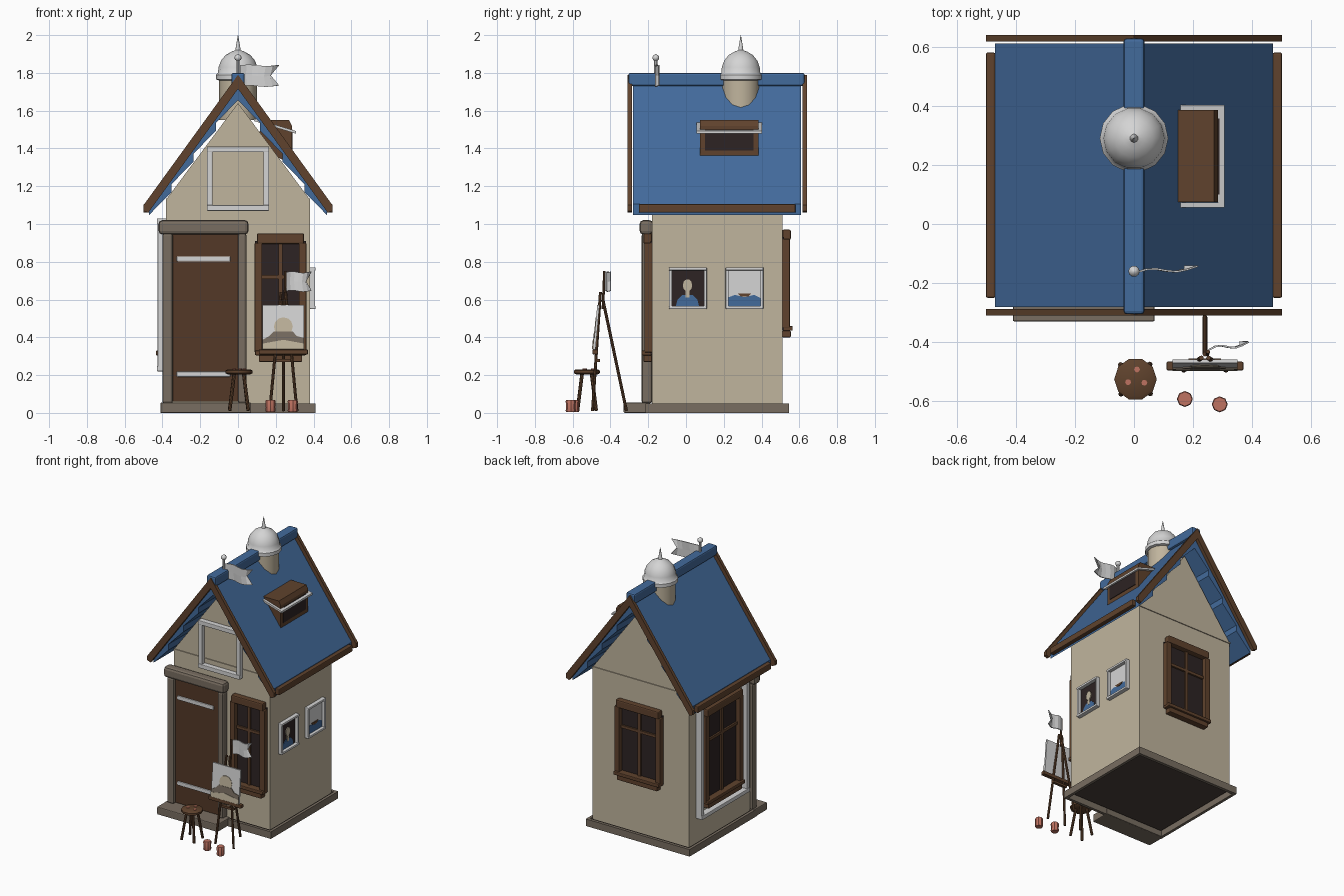
import bpy, bmesh, math
from mathutils import Vector

if "Cube" in bpy.data.objects:
    bpy.data.objects.remove(bpy.data.objects["Cube"])


def material(name, rgb):
    m = bpy.data.materials.new(name)
    m.diffuse_color = (*rgb, 1)
    m.use_nodes = True
    m.node_tree.nodes["Principled BSDF"].inputs["Base Color"].default_value = m.diffuse_color
    return m


WALL = material("wall_plaster", (0.53, 0.46, 0.34))
STONE = material("stone", (0.19, 0.155, 0.12))
WOOD = material("wood", (0.115, 0.055, 0.026))
DOOR = material("door_wood", (0.088, 0.04, 0.02))
PANE = material("dark_pane", (0.026, 0.017, 0.017))
BLUE = material("roof_blue", (0.055, 0.145, 0.33))
WHITE = material("pale_metal", (0.66, 0.66, 0.66))
PINK = material("pink_clay", (0.52, 0.17, 0.12))
FLOOR = material("floor_dark", (0.07, 0.052, 0.042))


def make(name, bm, mat, bevel=0, smooth=False):
    bmesh.ops.recalc_face_normals(bm, faces=bm.faces)
    me = bpy.data.meshes.new(name)
    bm.to_mesh(me)
    bm.free()
    me.materials.append(mat)
    ob = bpy.data.objects.new(name, me)
    bpy.context.collection.objects.link(ob)
    if bevel:
        b = ob.modifiers.new("bevel", "BEVEL")
        b.width, b.segments = bevel, 2
    if smooth:
        bpy.context.view_layer.objects.active = ob
        ob.select_set(True)
        bpy.ops.object.shade_smooth_by_angle(angle=math.radians(40))
        ob.select_set(False)
    return ob


def prism(name, pts, a, b, mat, axis="y", bevel=0):
    """Profile in (x,z) pushed along y, or in (y,z) pushed along x."""
    bm = bmesh.new()
    put = (lambda p, d: (p[0], d, p[1])) if axis == "y" else (lambda p, d: (d, p[0], p[1]))
    lo = [bm.verts.new(put(p, a)) for p in pts]
    hi = [bm.verts.new(put(p, b)) for p in pts]
    bm.faces.new(lo)
    bm.faces.new(hi)
    for i in range(len(pts)):
        j = (i + 1) % len(pts)
        bm.faces.new((lo[i], lo[j], hi[j], hi[i]))
    return make(name, bm, mat, bevel)


def box(name, x0, x1, y0, y1, z0, z1, mat, bevel=0):
    return prism(name, [(x0, z0), (x1, z0), (x1, z1), (x0, z1)], y0, y1, mat, "y", bevel)


def rod(name, p, q, r, mat, n=8, r2=None):
    p, q = Vector(p), Vector(q)
    bm = bmesh.new()
    bmesh.ops.create_cone(bm, cap_ends=True, segments=n, radius1=r,
                          radius2=r if r2 is None else r2, depth=(q - p).length)
    ob = make(name, bm, mat, 0, True)
    ob.location = (p + q) / 2
    ob.rotation_euler = (q - p).to_track_quat("Z", "Y").to_euler()
    return ob


def lathe(name, prof, x, y, n, mat):
    bm = bmesh.new()
    rings = [[bm.verts.new((x + r * math.cos(2 * math.pi * i / n), y + r * math.sin(2 * math.pi * i / n), z))
              for i in range(n)] for r, z in prof]
    for A, B in zip(rings, rings[1:]):
        for i in range(n):
            bm.faces.new((A[i], A[(i + 1) % n], B[(i + 1) % n], B[i]))
    bm.faces.new(rings[0])
    bm.faces.new(rings[-1])
    return make(name, bm, mat, 0, True)


def on_wall(side, name, u0, u1, z0, z1, d0, d1, mat, bevel=0):
    """Box on a wall: u runs along the wall, d outward from it."""
    if side == "front":
        return box(name, u0, u1, -0.18 - d1, -0.18 - d0, z0, z1, mat, bevel)
    if side == "back":
        return box(name, u0, u1, 0.51 + d0, 0.51 + d1, z0, z1, mat, bevel)
    s = 1 if side == "right" else -1
    a, b = sorted((s * (0.38 + d0), s * (0.38 + d1)))
    return box(name, a, b, u0, u1, z0, z1, mat, bevel)


def frame(side, name, u0, u1, z0, z1, t, d, mat):
    for n, a in (("left", u0), ("right", u1 - t)):
        on_wall(side, f"{name}_{n}", a, a + t, z0, z1, 0, d, mat, 0.004)
    for n, a in (("bottom", z0), ("top", z1 - t)):
        on_wall(side, f"{name}_{n}", u0, u1, a, a + t, 0, d * 1.1, mat, 0.004)


def window(side, name, c, w, z0, z1):
    """Wooden window with dark panes, glazing bars, head and sill."""
    on_wall(side, name + "_pane", c - w, c + w, z0 + .04, z1 - .04, 0, .008, PANE)
    for s in (-1, 1):
        m = c + s * (w - .018)
        on_wall(side, name + "_jamb", m - .02, m + .02, z0 + .05, z1 - .05, 0, .04, WOOD, .004)
    on_wall(side, name + "_mullion", c - .01, c + .01, z0 + .05, z1 - .05, 0, .02, WOOD)
    zb = z0 + .66 * (z1 - z0)
    on_wall(side, name + "_bar", c - w, c + w, zb - .01, zb + .01, 0, .02, WOOD)
    on_wall(side, name + "_head", c - w + .01, c + w - .01, z1 - .055, z1, 0, .045, WOOD, .008)
    on_wall(side, name + "_sill", c - w, c + w, z0 + .035, z0 + .06, 0, .055, WOOD, .005)
    on_wall(side, name + "_apron", c - w + .02, c + w - .02, z0, z0 + .035, 0, .045, WOOD, .005)


# House walls with gable, floor, plinth ring and door step
prism("house_walls", [(-.38, .045), (.38, .045), (.38, 1.13), (0, 1.64), (-.38, 1.13)], -.18, .51, WALL)
box("floor", -.375, .375, -.175, .505, .03, .045, FLOOR)
for s in (-1, 1):
    box("plinth_side", s * .40 - .01, s * .40 + .01, -.21, .54, 0, .05, STONE)
box("plinth_front", -.41, .41, -.215, -.195, 0, .05, STONE)
box("plinth_back", -.41, .41, .523, .545, 0, .05, STONE)
box("door_step", -.41, .07, -.33, -.19, 0, .055, STONE, .006)
for y in (-.183, .513):
    box("gable_seam", -.38, .38, y - .003, y + .003, 1.125, 1.135, WALL)

# Door with stone surround and straps
box("door", -.35, .005, -.215, -.18, .06, .95, DOOR)
for a, b in ((-.40, -.345), (0, .045)):
    box("door_pillar", a, b, -.235, -.18, .05, .95, STONE, .012)
box("door_lintel", -.42, .055, -.245, -.175, .945, 1.02, STONE, .018)
for z in (.815, .205):
    box("door_strap", -.325, -.04, -.225, -.21, z - .014, z + .014, WHITE, .005)

# Windows
window("front", "front_window", .225, .135, .27, .95)
window("back", "back_window", 0, .18, .40, .97)
window("left", "side_window", .16, .21, .27, .98)
frame("left", "side_window_border", -.11, .43, .22, 1.03, .028, .045, WHITE)
frame("front", "gable_frame", -.165, .165, 1.07, 1.41, .03, .035, WHITE)

# Framed paintings on the right wall
for y in (-.09, .21):
    frame("right", "painting_frame", y, y + .20, .55, .77, .016, .028, WHITE)
on_wall("right", "portrait_ground", -.08, .10, .56, .76, 0, .006, PANE)
prism("portrait_body", [(-.055, .56), (.07, .56), (.06, .60), (.035, .625), (-.02, .625), (-.045, .60)],
      .385, .389, BLUE, "x")
prism("portrait_neck", [(-.002, .61), (.018, .61), (.018, .66), (-.002, .66)], .386, .391, WALL, "x")
prism("portrait_head", [(.008 + .025 * math.cos(i * math.pi / 5), .675 + .033 * math.sin(i * math.pi / 5))
                        for i in range(10)], .386, .392, WALL, "x")
on_wall("right", "seascape_sky", .22, .40, .56, .76, 0, .006, WHITE)
prism("seascape_sea", [(.22, .56), (.40, .56), (.40, .605), (.36, .625), (.31, .612), (.26, .625), (.22, .61)],
      .385, .389, BLUE, "x")
prism("seascape_boat", [(.29, .615), (.33, .615), (.345, .632), (.275, .632)], .386, .391, WOOD, "x")

# Roof boards, barge boards and eave beams on both slopes
TOP, SLOPE = 1.755, 1.38
rz = lambda x: TOP - SLOPE * x
for s in (-1, 1):
    for i in range(4):
        a, b = i * .1175, (i + 1) * .1175
        prism("roof_board", [(s * a, rz(a)), (s * b, rz(b)), (s * b, rz(b) - .058), (s * a, rz(a) - .10)],
              -.28, .61, BLUE)
    for y0, y1 in ((-.31, -.287), (.617, .64)):
        prism("barge_board", [(0, 1.79), (s * .5, 1.10), (s * .5, 1.07), (s * .475, 1.06), (0, 1.715)], y0, y1, WOOD)
    box("eave_beam", s * .485 - .016, s * .485 + .016, -.25, .58, 1.06, 1.105, WOOD, .006)
box("ridge_cap", -.035, .035, -.305, .628, 1.73, 1.80, BLUE, .01)

# Turret with dome and spire
lathe("turret", [(.10, 1.55), (.10, 1.79)], 0, .29, 14, WALL)
lathe("turret_dome", [(.10, 1.76), (.116, 1.765), (.116, 1.79), (.106, 1.80), (.103, 1.83), (.09, 1.865),
                      (.065, 1.895), (.035, 1.912), (.014, 1.92), (.011, 1.94), (.001, 2.0)], 0, .29, 14, WHITE)

# Dormer with slanted pale rim
prism("dormer", [(.10, 1.40), (.26, 1.33), (.285, 1.33), (.285, 1.52), (.27, 1.55), (.125, 1.55)], .075, .385, WOOD)
box("dormer_pane", .283, .289, .10, .357, 1.39, 1.50, PANE)
rim = lambda x, d: (x, 1.552 - .3 * (x - .085) + d)
bar = lambda a, b: [rim(a, -.007), rim(b, -.007), rim(b, .007), rim(a, .007)]
for y in (.055, .385):
    prism("dormer_rim_side", bar(.085, .305), y, y + .018, WHITE)
prism("dormer_rim_front", bar(.284, .306), .055, .403, WHITE)


def flag(name, x, y, z, length, h, dy):
    """Wavy swallow-tailed flag."""
    bm = bmesh.new()
    cols = []
    for i in range(7):
        t = i / 6
        w = .008 * math.sin(t * 7)
        cols.append([bm.verts.new((x + length * (t if k else min(t, .78) if i == 6 else t * .93),
                                   y + dy * t + w, z + k * h / 2 + w * .5)) for k in (-1, 0, 1)])
    for A, B in zip(cols, cols[1:]):
        for k in (0, 1):
            bm.faces.new((A[k], A[k + 1], B[k + 1], B[k]))
    ob = make(name, bm, WHITE)
    ob.modifiers.new("thickness", "SOLIDIFY").thickness = .006


# Roof flag
rod("flag_pole", (0, -.16, 1.72), (0, -.16, 1.88), .009, WHITE)
lathe("flag_ball", [(.004, 1.862), (.016, 1.87), (.019, 1.88), (.016, 1.89), (.004, 1.899)], 0, -.16, 10, WHITE)
flag("roof_flag", .01, -.16, 1.785, .205, .11, .015)

# Easel with canvas and small flag
for s in (-1, 1):
    rod("easel_leg", (.24 + s * .012, -.453, .64), (.24 + s * .072, -.495, .01), .008, WOOD)
rod("easel_back_leg", (.24, -.44, .60), (.24, -.315, .01), .008, WOOD)
box("easel_ledge", .11, .37, -.495, -.466, .31, .335, WOOD, .004)
box("easel_brace", .185, .295, -.475, -.455, .27, .285, WOOD)
rod("easel_flag_pole", (.248, -.44, .55), (.25, -.432, .75), .007, WOOD)
flag("easel_flag", .255, -.428, .695, .135, .10, .022)
hill = [(-.11, .0), (.11, .0), (.11, .06), (.07, .07), (.05, .095), (-.05, .095), (-.075, .07), (-.11, .05)]
art = [prism("canvas", [(-.11, 0), (.11, 0), (.11, .235), (-.11, .235)], -.006, .006, WHITE),
       prism("canvas_sun", [(.05 * math.cos(i * math.pi / 6), .12 + .05 * math.sin(i * math.pi / 6))
                            for i in range(12)], -.009, -.005, WALL),
       prism("canvas_hill", hill, -.011, -.005, STONE),
       prism("canvas_sand", [(-.11, 0), (.11, 0), (.11, .03), (0, .05), (-.11, .03)], -.013, -.006, WALL)]
for ob in art:
    ob.location = (.24, -.485, .336)
    ob.rotation_euler.x = -.09

# Stool with paint dots
lathe("stool_seat", [(.058, .203), (.072, .21), (.072, .224), (.06, .231)], .005, -.525, 10, WOOD)
for i in range(4):
    c, s = math.cos(i * math.pi / 2 + .8), math.sin(i * math.pi / 2 + .8)
    rod("stool_leg", (.005 + .035 * c, -.525 + .035 * s, .21), (.005 + .07 * c, -.525 + .07 * s, .012), .009, WOOD)
for x, y in ((.01, -.492), (-.02, -.535), (.035, -.537)):
    rod("paint_dot", (x, y, .228), (x, y, .235), .01, PINK)

# Clay pots
for x, y in ((.172, -.592), (.29, -.61)):
    lathe("clay_pot", [(.024, .005), (.027, .012), (.025, .03), (.027, .062), (.024, .068)], x, y, 8, PINK)
